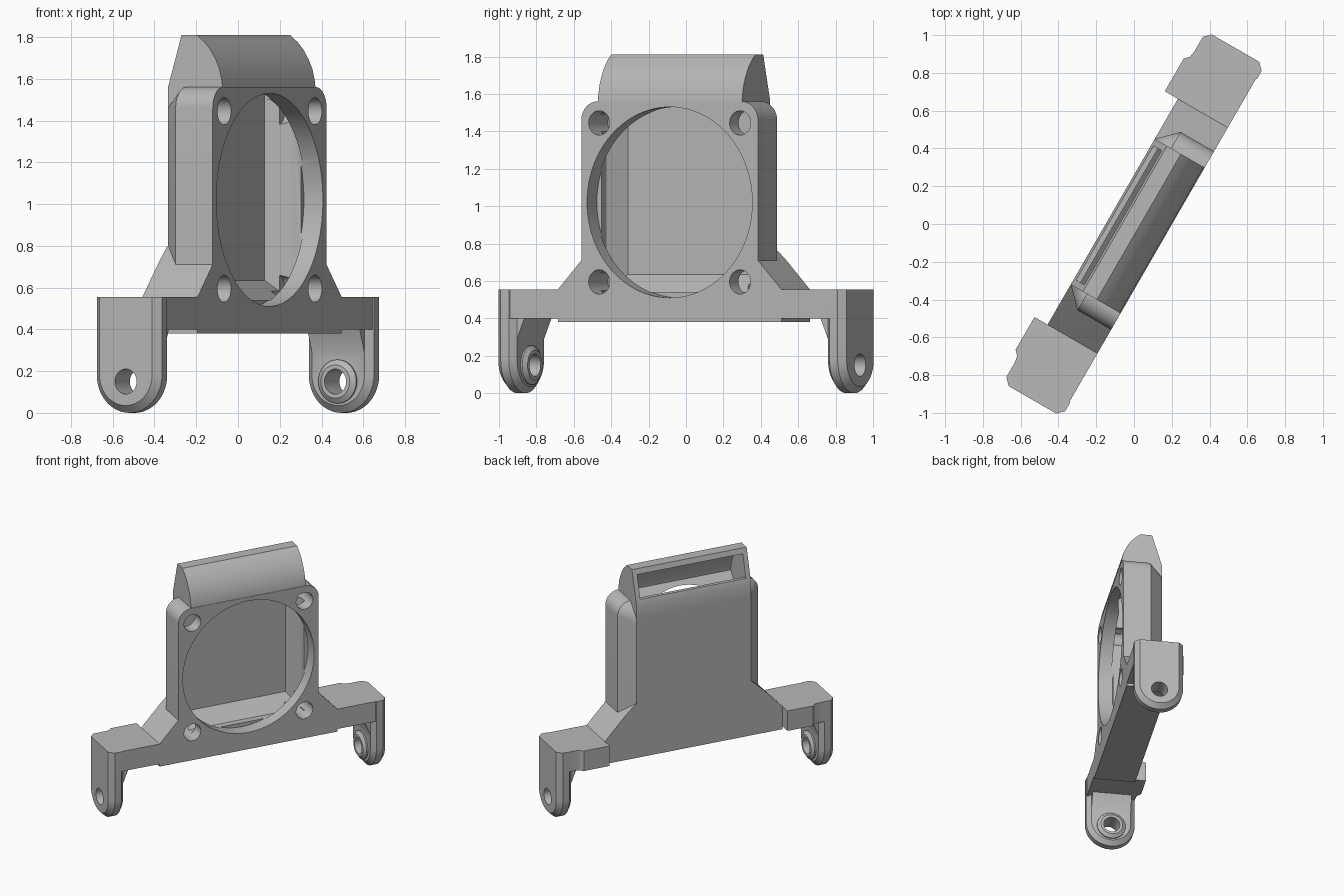
import bpy, bmesh
from math import sin, cos, pi, radians, sqrt
from mathutils import Matrix

cube = bpy.data.objects.get("Cube")
if cube:
    bpy.data.objects.remove(cube, do_unlink=True)

grey = bpy.data.materials.new("plain grey")
grey.use_nodes = True
GREY = (0.48, 0.48, 0.48, 1)
grey.diffuse_color = GREY
grey.node_tree.nodes["Principled BSDF"].inputs["Base Color"].default_value = GREY

FRONT, BACK = -0.175, 0.13
MID = 1.02            # height of the round opening
ARM_TOP = 0.555


def finish(bm, name):
    bmesh.ops.recalc_face_normals(bm, faces=bm.faces)
    mesh = bpy.data.meshes.new(name)
    bm.to_mesh(mesh)
    bm.free()
    mesh.materials.append(grey)
    ob = bpy.data.objects.new(name, mesh)
    bpy.context.collection.objects.link(ob)
    return ob


def prism(name, outline, axis, lo, hi):
    """Extrude a 2D outline along one axis (outline uses the other two)."""
    bm = bmesh.new()
    def place(p):
        p = list(p)
        p.insert("xyz".index(axis), lo)
        return p
    face = bm.faces.new([bm.verts.new(place(p)) for p in outline])
    new = bmesh.ops.extrude_face_region(bm, geom=[face])["geom"]
    for v in new:
        if isinstance(v, bmesh.types.BMVert):
            v.co["xyz".index(axis)] = hi
    return finish(bm, name)


def hull(name, points):
    bm = bmesh.new()
    for p in points:
        bm.verts.new(p)
    res = bmesh.ops.convex_hull(bm, input=bm.verts)
    loose = [v for v in bm.verts if not v.link_faces]
    bmesh.ops.delete(bm, geom=loose, context="VERTS")
    bmesh.ops.dissolve_limit(bm, angle_limit=radians(0.5), verts=bm.verts, edges=bm.edges)
    return finish(bm, name)


def circle(a, b, r, n=32):
    return [(a + r * cos(2 * pi * i / n), b + r * sin(2 * pi * i / n)) for i in range(n)]


def combine(ob, other, operation):
    mod = ob.modifiers.new(operation, "BOOLEAN")
    mod.operation, mod.solver, mod.object = operation, "EXACT", other
    bpy.context.view_layer.objects.active = ob
    bpy.ops.object.modifier_apply(modifier=mod.name)
    bpy.data.objects.remove(other, do_unlink=True)


# Housing block: rounded top corners, bevelled towards the back
HALF, R = 0.545, 0.1
pts = []
for s in (-1, 1):
    for y in (FRONT, BACK - R):
        pts.append((s * HALF, y, 0.4))
        pts += [(s * (HALF - R + R * cos(i * pi / 20)), y, 1.46 + R * sin(i * pi / 20))
                for i in range(11)]
    pts += [(s * (HALF - R), BACK, z) for z in (0.4, 1.46)]
housing = hull("fan_housing", pts)

# Cross bar with sloping gussets
bar = [(0.69, 0.38), (0.69, ARM_TOP), (0.545, 0.71), (0.45, 0.80)]
bar += [(-x, z) for x, z in reversed(bar)]
combine(housing, prism("cross_bar", bar, "y", FRONT, BACK), "UNION")

# Curved hood on top
hood = [(FRONT, 1.4), (FRONT, 1.52), (-0.168, 1.59), (-0.155, 1.645), (-0.135, 1.69),
        (-0.105, 1.74), (-0.07, 1.778), (-0.03, 1.81), (0.055, 1.81), (BACK, 1.56), (BACK, 1.4)]
combine(housing, prism("hood", hood, "x", -0.445, 0.445), "UNION")

# Inner chamber, hood duct and rear outlet
chamber = [(s * x, y, z) for s in (-1, 1)
           for x, y, low in ((0.48, -0.08, 0.54), (0.48, -0.02, 0.54), (0.41, 0.09, 0.635))
           for z in (low, 1.5)]
combine(housing, hull("chamber_cut", chamber), "DIFFERENCE")
duct = [(-0.08, 1.4), (-0.08, 1.5), (-0.135, 1.56), (-0.125, 1.63), (-0.095, 1.69),
        (-0.05, 1.74), (-0.01, 1.77), (0.3, 1.77), (0.3, 1.6), (0.09, 1.6), (0.09, 1.4)]
combine(housing, prism("duct_cut", duct, "x", -0.41, 0.41), "DIFFERENCE")

# Round opening and the four screw holes
combine(housing, prism("opening_cut", circle(0, MID, 0.51, 96), "y", -0.3, -0.07), "DIFFERENCE")
for sx in (-1, 1):
    for sz in (-1, 1):
        hole = circle(sx * 0.435, MID + sz * 0.425, 0.065)
        combine(housing, prism("screw_cut", hole, "y", -0.3, 0.03), "DIFFERENCE")
parts = [housing]

# Mounting ears: arm, rounded leg, wedge, boss and pin hole
for side, s in (("left", 1), ("right", -1)):
    arm = [(0.69, FRONT), (1.0, FRONT), (1.0, 0.18), (0.95, 0.18), (0.915, 0.186),
           (0.89, 0.21), (0.69, 0.21)]
    ear = prism(side + "_mount", [(s * x, y) for x, y in arm], "z", 0.40, ARM_TOP)
    leg = []
    for x, r in ((0.96, 0.145), (0.99, 0.18), (1.04, 0.18), (1.075, 0.145)):
        leg += [(s * x, r * cos(i * pi / 24), 0.18 - r * sin(i * pi / 24)) for i in range(25)]
        leg += [(s * x, -r, ARM_TOP), (s * x, r, ARM_TOP)]
    combine(ear, hull("leg", leg), "UNION")
    wedge = [(s * 0.98, 0.27), (s * 0.96, 0.29), (s * 0.91, 0.41), (s * 0.98, 0.41)]
    combine(ear, prism("wedge", wedge, "y", -0.145, 0.145), "UNION")
    boss = [(s * x, y, z) for x, r in ((0.97, 0.105), (0.95, 0.105), (0.932, 0.08))
            for y, z in circle(0, 0.15, r)]
    combine(ear, hull("boss", boss), "UNION")
    combine(ear, prism("pin_cut", circle(0, 0.15, 0.06), "x", s * 0.8, s * 1.2), "DIFFERENCE")
    parts.append(ear)

# Turn everything to its resting direction and smooth the round surfaces
for ob in parts:
    ob.data.transform(Matrix.Rotation(radians(60), 4, "Z"))
    bpy.ops.object.select_all(action="DESELECT")
    ob.select_set(True)
    bpy.context.view_layer.objects.active = ob
    bpy.ops.object.shade_smooth_by_angle(angle=radians(25))
